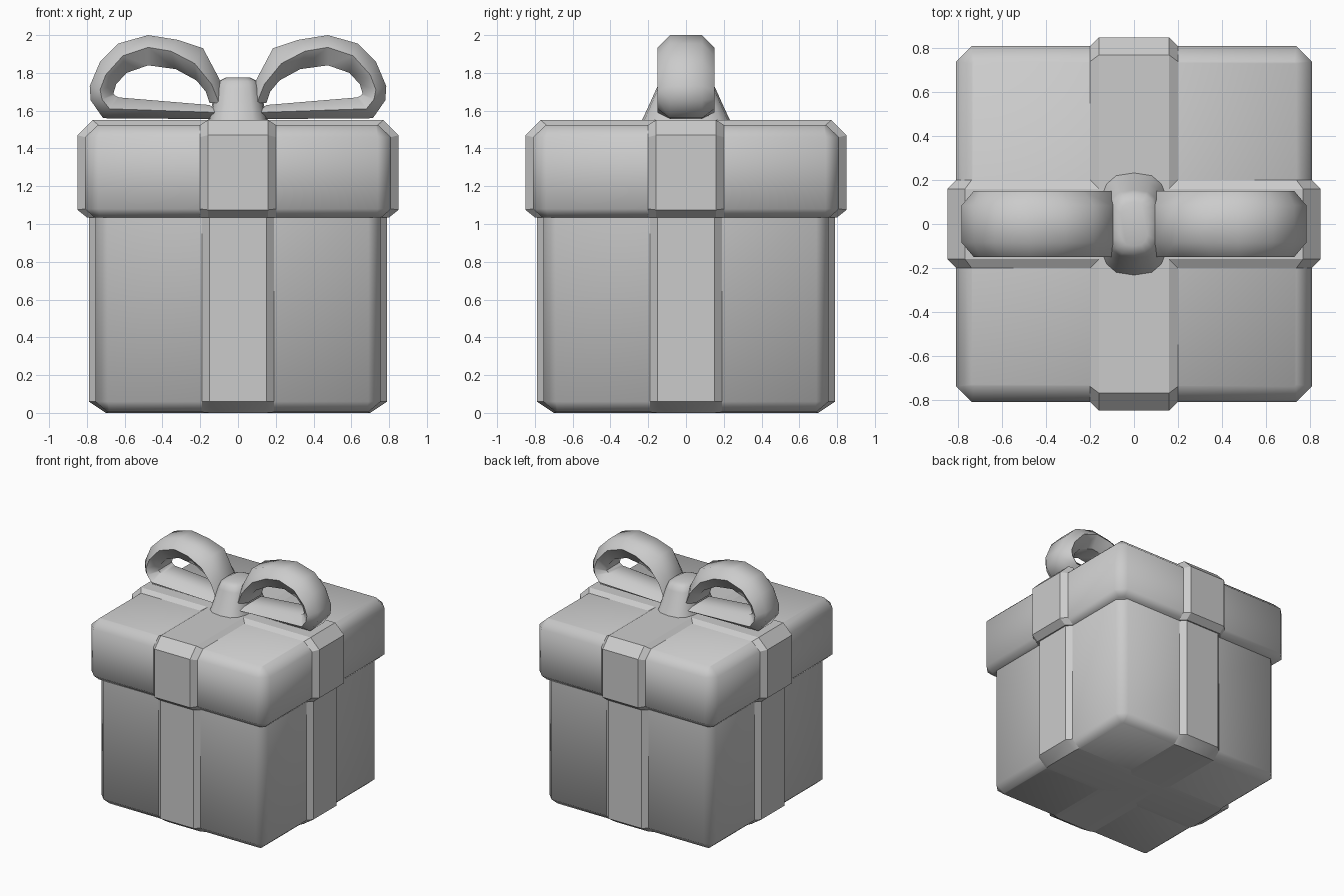
import bpy, bmesh, math

if "Cube" in bpy.data.objects:
    bpy.data.objects.remove(bpy.data.objects["Cube"])

def loft(name, rings, angle=50):
    """Closed skin through rings of equal point count, capped at both ends."""
    bm = bmesh.new()
    vr = [[bm.verts.new(p) for p in r] for r in rings]
    n = len(rings[0])
    for a, b in zip(vr, vr[1:]):
        for i in range(n):
            j = (i + 1) % n
            bm.faces.new((a[i], a[j], b[j], b[i]))
    bm.faces.new(vr[0])
    bm.faces.new(vr[-1])
    bmesh.ops.recalc_face_normals(bm, faces=bm.faces)
    me = bpy.data.meshes.new(name)
    bm.to_mesh(me)
    bm.free()
    ob = bpy.data.objects.new(name, me)
    bpy.context.collection.objects.link(ob)
    bpy.ops.object.select_all(action='DESELECT')
    ob.select_set(True)
    bpy.context.view_layer.objects.active = ob
    bpy.ops.object.shade_smooth_by_angle(angle=math.radians(angle))
    return ob

def square_ring(h, c, z):
    """Square of half size h with corners cut by c."""
    k = h - c
    return [(h, -k, z), (h, k, z), (k, h, z), (-k, h, z),
            (-h, k, z), (-h, -k, z), (-k, -h, z), (k, -h, z)]

def ribbon(name, base, outer, wide, narrow, turn):
    """Raised band with sloped sides, wrapped over a half profile."""
    def ring(prof, y):
        return [(x, y, z) for x, z in prof] + [(-x, y, z) for x, z in reversed(prof)]
    ob = loft(name, [ring(base, -wide), ring(outer, -narrow),
                     ring(outer, narrow), ring(base, wide)], 30)
    ob.rotation_euler.z = turn

# Half profiles (half width, z)
body = [(0.69, 0.004), (0.755, 0.06), (0.755, 1.06)]
body_band = [(0.70, 0.0), (0.79, 0.06), (0.79, 1.06)]
lid = [(0.76, 1.035), (0.81, 1.08), (0.81, 1.46), (0.74, 1.525)]
lid_band = [(0.80, 1.035), (0.85, 1.075), (0.85, 1.47), (0.77, 1.55)]

# Box and lid
loft("box_body", [square_ring(h, c, z) for (h, z), c in zip(body, (0.01, 0.065, 0.065))])
loft("box_lid", [square_ring(h, c, z) for (h, z), c in zip(lid, (0.03, 0.07, 0.07, 0.01))])

# Crossed ribbons
for tag, turn in (("x", 0), ("y", math.pi / 2)):
    ribbon("body_ribbon_" + tag, body, body_band, 0.19, 0.15, turn)
    ribbon("lid_ribbon_" + tag, lid, lid_band, 0.20, 0.16, turn)

# Bow loops: outer, edge and inner paths (x, z)
outer = [(.07, 1.67), (.10, 1.77), (.185, 1.93), (.32, 1.975), (.476, 2.0), (.635, 1.955),
         (.73, 1.86), (.785, 1.73), (.78, 1.655), (.714, 1.56), (.10, 1.555)]
edge = [(.10, 1.64), (.14, 1.74), (.23, 1.85), (.355, 1.915), (.476, 1.935), (.61, 1.89),
        (.70, 1.79), (.73, 1.71), (.72, 1.66), (.68, 1.61), (.11, 1.59)]
inner = [(.15, 1.64), (.17, 1.70), (.22, 1.76), (.33, 1.82), (.476, 1.84), (.59, 1.80),
         (.645, 1.74), (.66, 1.69), (.65, 1.68), (.63, 1.67), (.15, 1.63)]
for side, s in (("left", -1), ("right", 1)):
    loft("bow_loop_" + side, [
        [(s * o[0], -.085, o[1]), (s * o[0], .085, o[1]), (s * e[0], .15, e[1]),
         (s * i[0], .085, i[1]), (s * i[0], -.085, i[1]), (s * e[0], -.15, e[1])]
        for o, e, i in zip(outer, edge, inner)])

# Bow knot, flaring towards the lid
def knot_ring(rx, ry, z, n=16):
    pts = []
    for k in range(n):
        c, s = math.cos(2 * math.pi * k / n), math.sin(2 * math.pi * k / n)
        pts.append((rx * math.copysign(abs(c) ** .7, c), ry * math.copysign(abs(s) ** .7, s), z))
    return pts

loft("bow_knot", [knot_ring(*r) for r in (
    (.16, .235, 1.545), (.14, .20, 1.62), (.12, .155, 1.72), (.105, .14, 1.755), (.065, .10, 1.775))])
